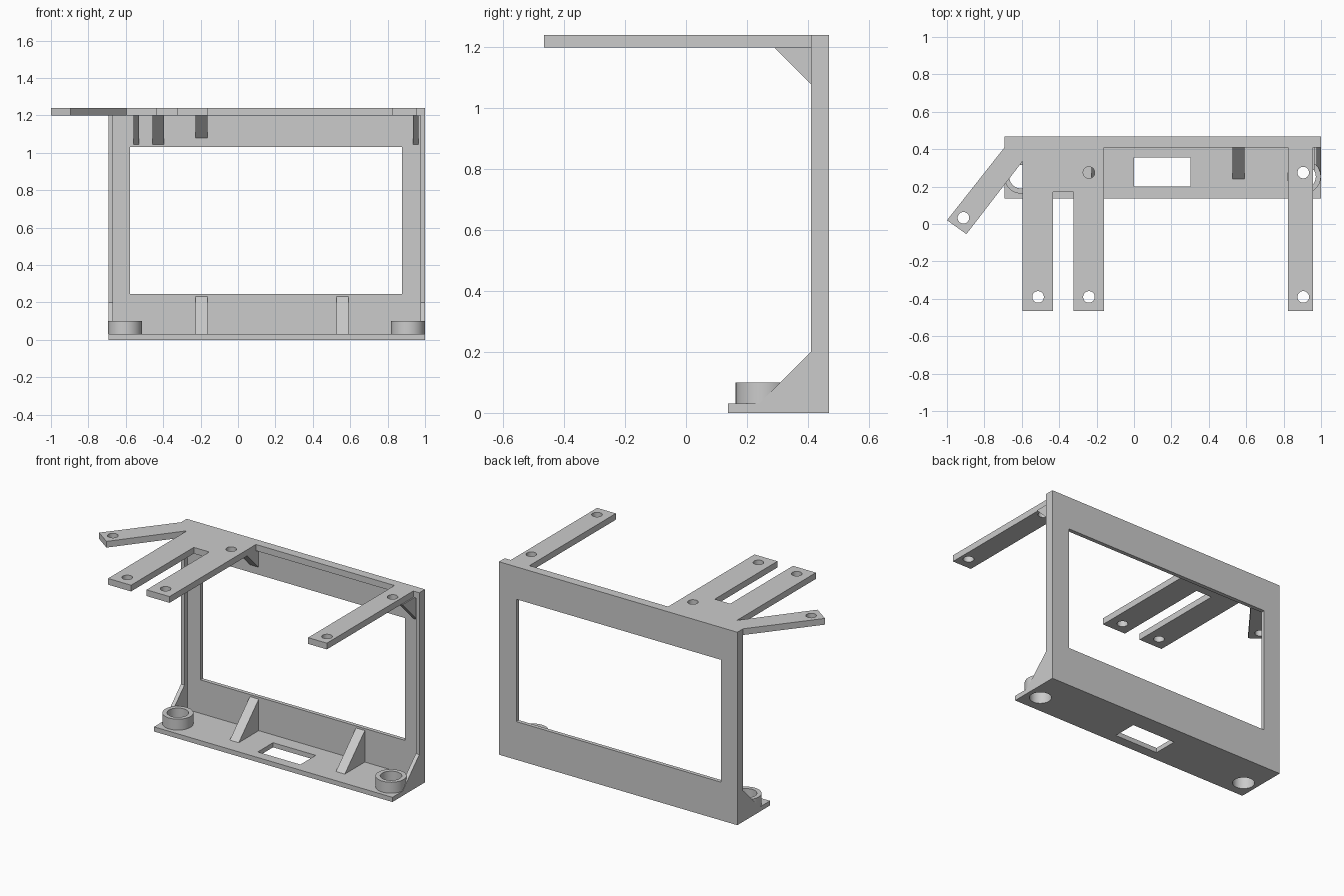
import bpy, bmesh, math
from mathutils import Vector

cube = bpy.data.objects.get("Cube")
if cube:
    bpy.data.objects.remove(cube)

grey = bpy.data.materials.new("plain grey")
grey.use_nodes = True
COLOR = (0.6, 0.6, 0.6, 1)
grey.diffuse_color = COLOR
grey.node_tree.nodes["Principled BSDF"].inputs["Base Color"].default_value = COLOR


def finish(name, bm):
    bmesh.ops.recalc_face_normals(bm, faces=bm.faces)
    mesh = bpy.data.meshes.new(name)
    bm.to_mesh(mesh)
    bm.free()
    mesh.materials.append(grey)
    obj = bpy.data.objects.new(name, mesh)
    bpy.context.collection.objects.link(obj)
    return obj


def prism(name, points, axis, lo, hi):
    """Extrude a 2D outline along z (points are x, y) or along x (points are y, z)."""
    bm = bmesh.new()
    if axis == "z":
        verts = [bm.verts.new((a, b, lo)) for a, b in points]
        step = Vector((0, 0, hi - lo))
    else:
        verts = [bm.verts.new((lo, a, b)) for a, b in points]
        step = Vector((hi - lo, 0, 0))
    face = bm.faces.new(verts)
    new = bmesh.ops.extrude_face_region(bm, geom=[face])["geom"]
    bmesh.ops.translate(bm, vec=step, verts=[v for v in new if isinstance(v, bmesh.types.BMVert)])
    return finish(name, bm)


def box(name, x0, x1, y0, y1, z0, z1):
    return prism(name, [(x0, y0), (x1, y0), (x1, y1), (x0, y1)], "z", z0, z1)


def cylinder(name, x, y, radius, z0, z1, sides=48):
    ring = [(x + radius * math.cos(math.tau * i / sides),
             y + radius * math.sin(math.tau * i / sides)) for i in range(sides)]
    return prism(name, ring, "z", z0, z1)


def cut(obj, cutters):
    for c in cutters:
        c.hide_render = True
        mod = obj.modifiers.new("cut", "BOOLEAN")
        mod.operation = "DIFFERENCE"
        mod.solver = "EXACT"
        mod.object = c
    bpy.context.view_layer.update()
    graph = bpy.context.evaluated_depsgraph_get()
    mesh = bpy.data.meshes.new_from_object(obj.evaluated_get(graph))
    obj.modifiers.clear()
    obj.data = mesh
    for c in cutters:
        bpy.data.objects.remove(c)


def smooth(obj):
    bpy.ops.object.select_all(action="DESELECT")
    obj.select_set(True)
    bpy.context.view_layer.objects.active = obj
    bpy.ops.object.shade_smooth_by_angle(angle=math.radians(30))


LEFT, RIGHT, BACK = -0.692, 1.0, 0.468
LIP, PANEL = 0.41, 0.443        # front of the rim, front of the thin panel
FLOOR, ROOF, TOP = 0.03, 1.198, 1.238
RIM = 0.025

# Back panel with its large window
panel = box("back_panel", LEFT, RIGHT, PANEL, BACK, FLOOR, ROOF)
cut(panel, [box("window_cutter", -0.577, 0.877, 0.3, 0.6, 0.245, 1.03)])

# Base plate with a rectangular slot and two post holes
POSTS = [("right", -0.604), ("left", 0.909)]
POST_Y = 0.253
base = box("base_plate", LEFT, RIGHT, 0.137, BACK, 0, FLOOR)
cut(base, [box("slot_cutter", 0, 0.303, 0.2, 0.355, -0.1, 0.1)]
    + [cylinder("hole_cutter", x, POST_Y, 0.063, -0.1, 0.2) for _, x in POSTS])
smooth(base)

# Ring bosses on the base
for side, x in POSTS:
    boss = cylinder(side + "_ring_boss", x, POST_Y, 0.09, FLOOR, 0.1)
    cut(boss, [cylinder("hole_cutter", x, POST_Y, 0.063, -0.1, 0.2)])
    smooth(boss)

# Side rims with their lower gussets
for side, x in (("right", LEFT), ("left", RIGHT - RIM)):
    outline = [(0.24, FLOOR), (PANEL, FLOOR), (PANEL, ROOF), (LIP, ROOF), (LIP, 0.2)]
    prism(side + "_side_rim", outline, "x", x, x + RIM)

# Gussets between base and panel
for side, x in (("right", -0.226), ("left", 0.527)):
    prism(side + "_base_gusset", [(0.24, FLOOR), (PANEL, FLOOR), (PANEL, 0.232)],
          "x", x, x + 0.063)

# Gussets under the top plate
for name, x, width, size in (("outer", -0.56, 0.03, 0.155), ("inner", -0.458, 0.063, 0.155),
                             ("middle", -0.226, 0.063, 0.12), ("left", 0.935, 0.03, 0.155)):
    prism(name + "_top_gusset", [(PANEL - size, ROOF), (PANEL, ROOF), (PANEL, ROOF - size)],
          "x", x, x + width)

# Top rim with three straight arms and one slanted arm
FRONT = -0.466
outline = [(LEFT, BACK), (LEFT, LIP), (-1.0, 0.02), (-0.896, -0.054), (-0.596, 0.335),
           (-0.596, FRONT), (-0.433, FRONT), (-0.433, 0.17), (-0.323, 0.17),
           (-0.323, FRONT), (-0.16, FRONT), (-0.16, LIP), (0.824, LIP),
           (0.824, FRONT), (0.957, FRONT), (0.957, LIP), (RIGHT, LIP), (RIGHT, BACK)]
arms = prism("top_plate_with_arms", outline, "z", ROOF, TOP)
HOLES = [(-0.513, -0.39), (-0.241, -0.39), (0.905, -0.39),
         (-0.241, 0.275), (0.905, 0.275), (-0.912, 0.033)]
cut(arms, [cylinder("arm_hole_cutter", x, y, 0.031, 1.1, 1.3, 32) for x, y in HOLES])
smooth(arms)
